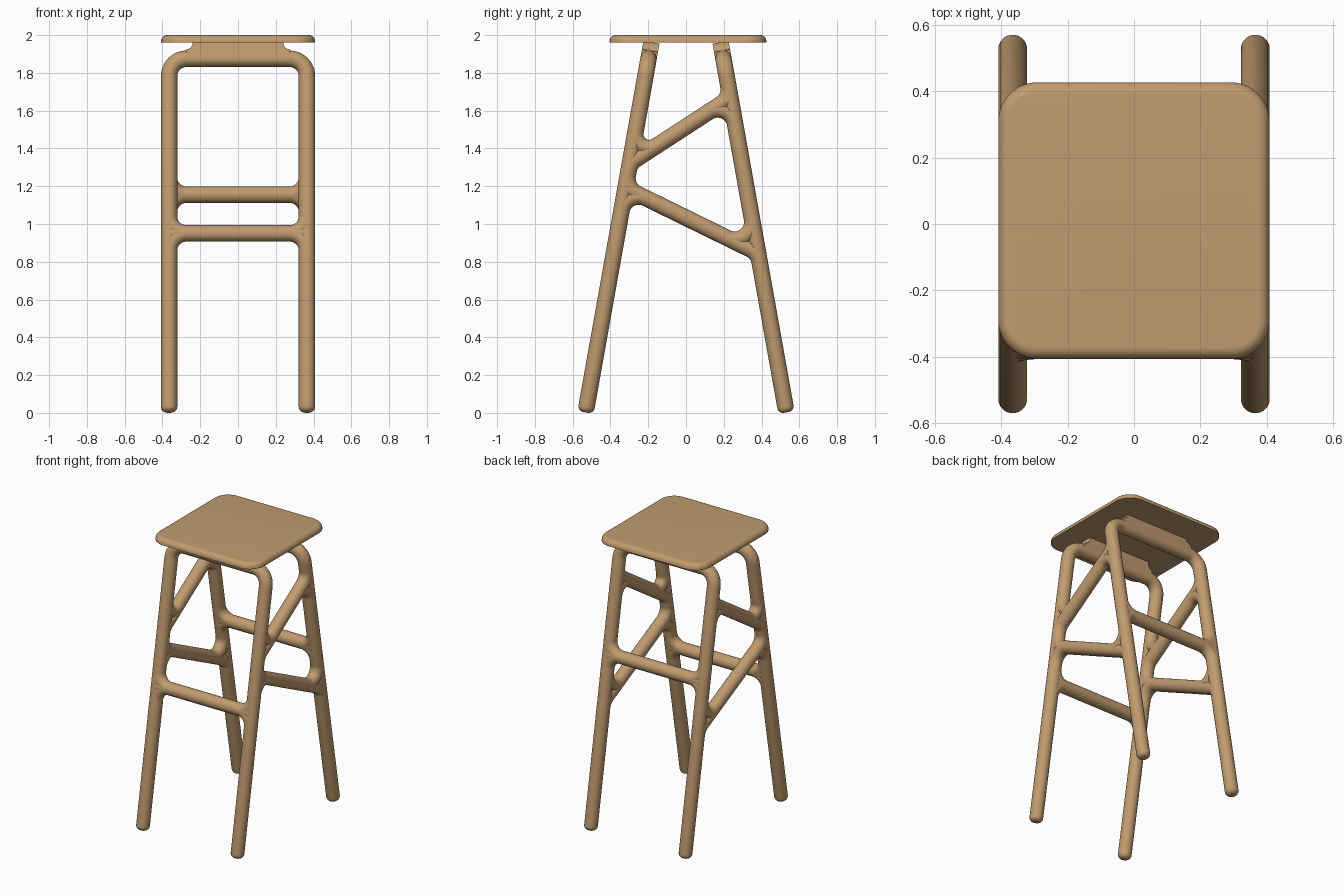
import bpy, bmesh, math
from mathutils import Vector

if "Cube" in bpy.data.objects:
    bpy.data.objects.remove(bpy.data.objects["Cube"])

R = 0.0435            # tube radius of the whole frame
LEG_X = 0.365
wood = bpy.data.materials.new("light wood")
wood.diffuse_color = (0.53, 0.33, 0.16, 1)
wood.use_nodes = True
wood.node_tree.nodes["Principled BSDF"].inputs["Base Color"].default_value = wood.diffuse_color


def finish(name, bm, angle=35):
    bmesh.ops.recalc_face_normals(bm, faces=bm.faces)
    me = bpy.data.meshes.new(name)
    bm.to_mesh(me)
    bm.free()
    me.materials.append(wood)
    ob = bpy.data.objects.new(name, me)
    bpy.context.collection.objects.link(ob)
    bpy.ops.object.select_all(action='DESELECT')
    ob.select_set(True)
    bpy.context.view_layer.objects.active = ob
    bpy.ops.object.shade_smooth_by_angle(angle=math.radians(angle))
    return ob


def loft(bm, rings):
    rings = [[bm.verts.new(p) for p in ring] for ring in rings]
    n = len(rings[0])
    for a, b in zip(rings, rings[1:]):
        for i in range(n):
            bm.faces.new((a[i], a[(i + 1) % n], b[(i + 1) % n], b[i]))
    bm.faces.new(rings[0][::-1])
    bm.faces.new(rings[-1])


def tube(bm, pts, normal, radii=None, r=R, n=32):
    """Round tube along a planar path whose plane has the given normal."""
    normal = normal.normalized()
    rings = []
    for i, p in enumerate(pts):
        t = Vector()
        if i > 0:
            t += (p - pts[i - 1]).normalized()
        if i < len(pts) - 1:
            t += (pts[i + 1] - p).normalized()
        side = t.normalized().cross(normal)
        rad = radii[i] if radii else r
        rings.append([p + rad * (math.cos(k * math.tau / n) * normal
                                 + math.sin(k * math.tau / n) * side) for k in range(n)])
    loft(bm, rings)


def arc(corner, a, b, rc, steps=14):
    """Arc of radius rc tangent to the two directions leaving a corner."""
    a, b = a.normalized(), b.normalized()
    half = a.angle(b) / 2
    bis = (a + b).normalized()
    centre = corner + bis * rc / math.sin(half)
    start = corner + a * rc / math.tan(half)
    u = start - centre
    w = -a * rc
    sweep = math.pi - 2 * half
    return [centre + u * math.cos(sweep * i / steps) + w * math.sin(sweep * i / steps)
            for i in range(steps + 1)]


def fillet(bm, corner, a, b, inner=0.05):
    # a bent tube that softens the joint between two tubes
    tube(bm, arc(corner, a, b, inner + R), a.cross(b), r=R - 0.0004)


def axis(s, x, z):
    """Point on a leg frame's sloping centre plane (s = -1 front, 1 back)."""
    return Vector((x, s * (0.525 - 0.178 * (z - 0.04)), z))


X = Vector((1, 0, 0))
for name, s, bar_z in (("front", -1, 0.95), ("back", 1, 1.155)):
    up = (axis(s, 0, 1) - axis(s, 0, 0)).normalized()
    normal = up.cross(X)

    # legs and top rail: one bent hoop with rounded feet
    bm = bmesh.new()
    tip = 0.03
    steps = [math.pi / 2 * i / 6 for i in range(7)]
    feet = [axis(s, -LEG_X, 0.003 + tip * (1 - math.cos(a))) for a in steps]
    rad = [R - tip + tip * math.sin(a) for a in steps]
    half = feet + arc(axis(s, -LEG_X, 1.875), -up, X, 0.05 + R)
    rad += [R] * (len(half) - len(rad))
    mirrored = [Vector((-p.x, p.y, p.z)) for p in reversed(half)]
    tube(bm, half + mirrored, normal, rad + rad[::-1])
    finish(name + "_leg_hoop", bm, 50)

    # crossbar with softened joints
    bm = bmesh.new()
    tube(bm, [axis(s, -LEG_X, bar_z), axis(s, LEG_X, bar_z)], normal)
    for side in (-1, 1):
        for d in (up, -up):
            fillet(bm, axis(s, side * LEG_X, bar_z), d, -side * X)
    finish(name + "_crossbar", bm)

    # block between top rail and seat, with concave ends
    bm = bmesh.new()
    prof = [(0.24, 1.962)]
    f = 0.035
    for i in range(9):
        a = math.pi / 2 * i / 8
        prof.append((0.24 + f * (1 - math.cos(a)), 1.917 + f * (1 - math.sin(a))))
    prof.append((0.275, 1.875))
    prof += [(-x, z) for x, z in reversed(prof)]
    off = normal * (R - 0.0005)
    loft(bm, [[axis(s, x, z) + k * off for x, z in prof] for k in (-1, 1)])
    finish(name + "_seat_block", bm)

# slanting side struts: front node and back node heights
for name, zf, zb, tight in (("upper", 1.322, 1.668, 0.03), ("lower", 1.19, 0.846, 0.05)):
    for side, label in ((-1, "left"), (1, "right")):
        bm = bmesh.new()
        f, b = axis(-1, side * LEG_X, zf), axis(1, side * LEG_X, zb)
        tube(bm, [f, b], X)
        for node, s, d in ((f, -1, b - f), (b, 1, f - b)):
            up = (axis(s, 0, 1) - axis(s, 0, 0)).normalized()
            fillet(bm, node, up, d, tight if s < 0 else 0.05)
            fillet(bm, node, -up, d)
        finish(f"{label}_{name}_strut", bm)

# seat: rounded square slab with a rounded top edge
bm = bmesh.new()
HX, HY, CY, CORNER, EDGE = 0.408, 0.416, 0.01, 0.115, 0.034


def seat_ring(inset, z):
    ring = []
    rc = CORNER - inset
    for q, (sx, sy) in enumerate(((1, 1), (-1, 1), (-1, -1), (1, -1))):
        for i in range(13):
            a = math.pi / 2 * (q + i / 12)
            ring.append(Vector((sx * (HX - CORNER) + rc * math.cos(a),
                                CY + sy * (HY - CORNER) + rc * math.sin(a), z)))
    return ring


rings = [seat_ring(0, 1.96)]
for i in range(9):
    a = math.pi / 2 * i / 8
    rings.append(seat_ring(EDGE * (1 - math.cos(a)), 2 - EDGE + EDGE * math.sin(a)))
loft(bm, rings)
finish("seat", bm)
